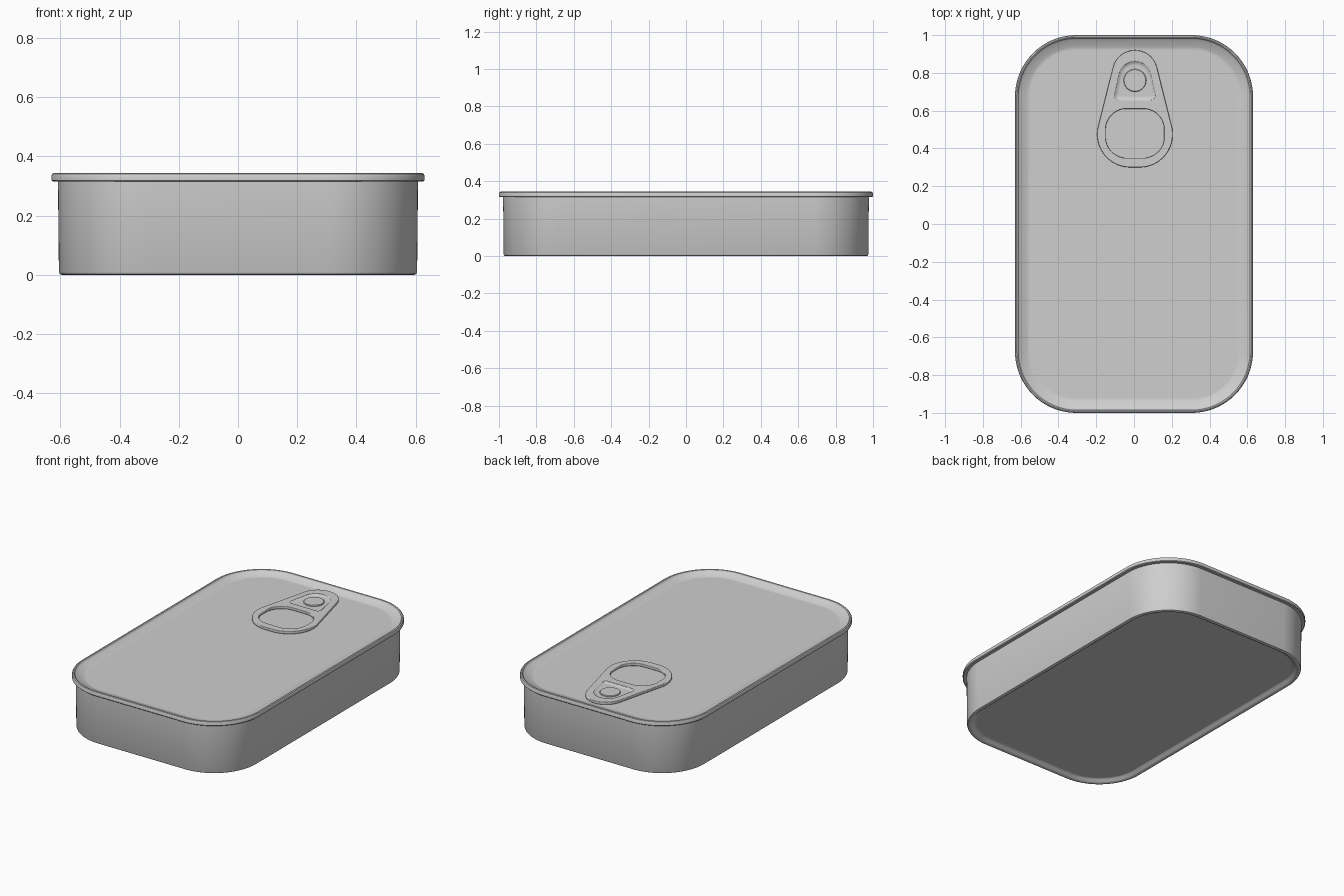
import bpy, bmesh, math
from mathutils import Vector

cube = bpy.data.objects.get("Cube")
if cube:
    bpy.data.objects.remove(cube, do_unlink=True)

metal = bpy.data.materials.new("tin_grey")
metal.use_nodes = True
grey = (0.62, 0.62, 0.62, 1)
metal.diffuse_color = grey
metal.node_tree.nodes["Principled BSDF"].inputs["Base Color"].default_value = grey


def hull(circles, grow=0.0, steps=96):
    """Outline wrapped round circles given as (x, y, radius)."""
    points = []
    for i in range(steps):
        a = 2 * math.pi * (i + 0.5) / steps
        d = Vector((math.cos(a), math.sin(a)))
        x, y, r = max(circles, key=lambda c: c[0] * d.x + c[1] * d.y + c[2])
        points.append(Vector((x, y)) + d * (r + grow))
    return points


def smooth(obj):
    bpy.ops.object.select_all(action='DESELECT')
    obj.select_set(True)
    bpy.context.view_layer.objects.active = obj
    bpy.ops.object.shade_smooth_by_angle(angle=math.radians(35))


def loft(name, circles, profile, cap_start=False, cap_end=False):
    """Stack offset outlines; profile holds (grow, z) pairs."""
    bm = bmesh.new()
    rings = [[bm.verts.new((p.x, p.y, z)) for p in hull(circles, grow)]
             for grow, z in profile]
    for low, high in zip(rings, rings[1:]):
        n = len(low)
        for i in range(n):
            j = (i + 1) % n
            bm.faces.new((low[i], low[j], high[j], high[i]))
    if cap_start:
        bm.faces.new(rings[0][::-1])
    if cap_end:
        bm.faces.new(rings[-1])
    mesh = bpy.data.meshes.new(name)
    bm.to_mesh(mesh)
    bm.free()
    mesh.materials.append(metal)
    obj = bpy.data.objects.new(name, mesh)
    bpy.context.collection.objects.link(obj)
    smooth(obj)
    return obj


# Can body with recessed base
can = [(sx * 0.305, sy * 0.675, 0.3) for sx in (-1, 1) for sy in (-1, 1)]
loft("can_body", can, [
    (-0.06, 0.02), (-0.048, 0.02), (-0.04, 0.017), (-0.03, 0.006),
    (-0.02, 0), (-0.009, 0), (-0.003, 0.003), (0, 0.01), (0.003, 0.315)],
    cap_start=True)

# Lid with rolled rim and sunken panel
lid_z = 0.32
loft("lid", can, [
    (0.003, 0.315), (0.021, 0.315), (0.025, 0.319), (0.025, 0.335),
    (0.022, 0.341), (0.016, 0.344), (0.01, 0.342), (0.006, 0.335),
    (0.002, 0.331), (-0.038, lid_z + 0.002), (-0.042, lid_z), (-0.055, lid_z)],
    cap_end=True)

# Pull tab plate with finger hole and dish opening
tab_x = 0.005
outer = [(tab_x, 0.8, 0.12), (tab_x - 0.025, 0.475, 0.175), (tab_x + 0.025, 0.475, 0.175)]
finger = [(tab_x + sx * 0.045, 0.48 + sy * 0.02, 0.11) for sx in (-1, 1) for sy in (-1, 1)]
dish = [(tab_x, 0.775, 0.085), (tab_x - 0.085, 0.68, 0.022), (tab_x + 0.085, 0.68, 0.022)]

bevel = 0.004
curve = bpy.data.curves.new("pull_tab", 'CURVE')
curve.dimensions = '2D'
curve.fill_mode = 'BOTH'
curve.extrude = 0.005
curve.bevel_depth = bevel
curve.bevel_resolution = 2
for outline in (hull(outer, -bevel), hull(finger, bevel), hull(dish, bevel)):
    spline = curve.splines.new('POLY')
    spline.points.add(len(outline) - 1)
    spline.use_cyclic_u = True
    for point, p in zip(spline.points, outline):
        point.co = (p.x, p.y, 0, 1)
curve.materials.append(metal)
tab = bpy.data.objects.new("pull_tab", curve)
bpy.context.collection.objects.link(tab)
tab.location.z = lid_z + 0.01
bpy.ops.object.select_all(action='DESELECT')
tab.select_set(True)
bpy.context.view_layer.objects.active = tab
bpy.ops.object.convert(target='MESH')
smooth(bpy.context.view_layer.objects.active)

# Sunken dish in the tab and the rivet inside it
floor = lid_z + 0.009
loft("tab_dish", dish, [(0.002, 0.337), (-0.008, floor + 0.002),
                        (-0.014, floor), (-0.02, floor)], cap_end=True)
loft("rivet", [(tab_x, 0.76, 0.06)], [(0, lid_z), (0, 0.333), (-0.003, 0.336),
                                      (-0.008, 0.336)], cap_end=True)
